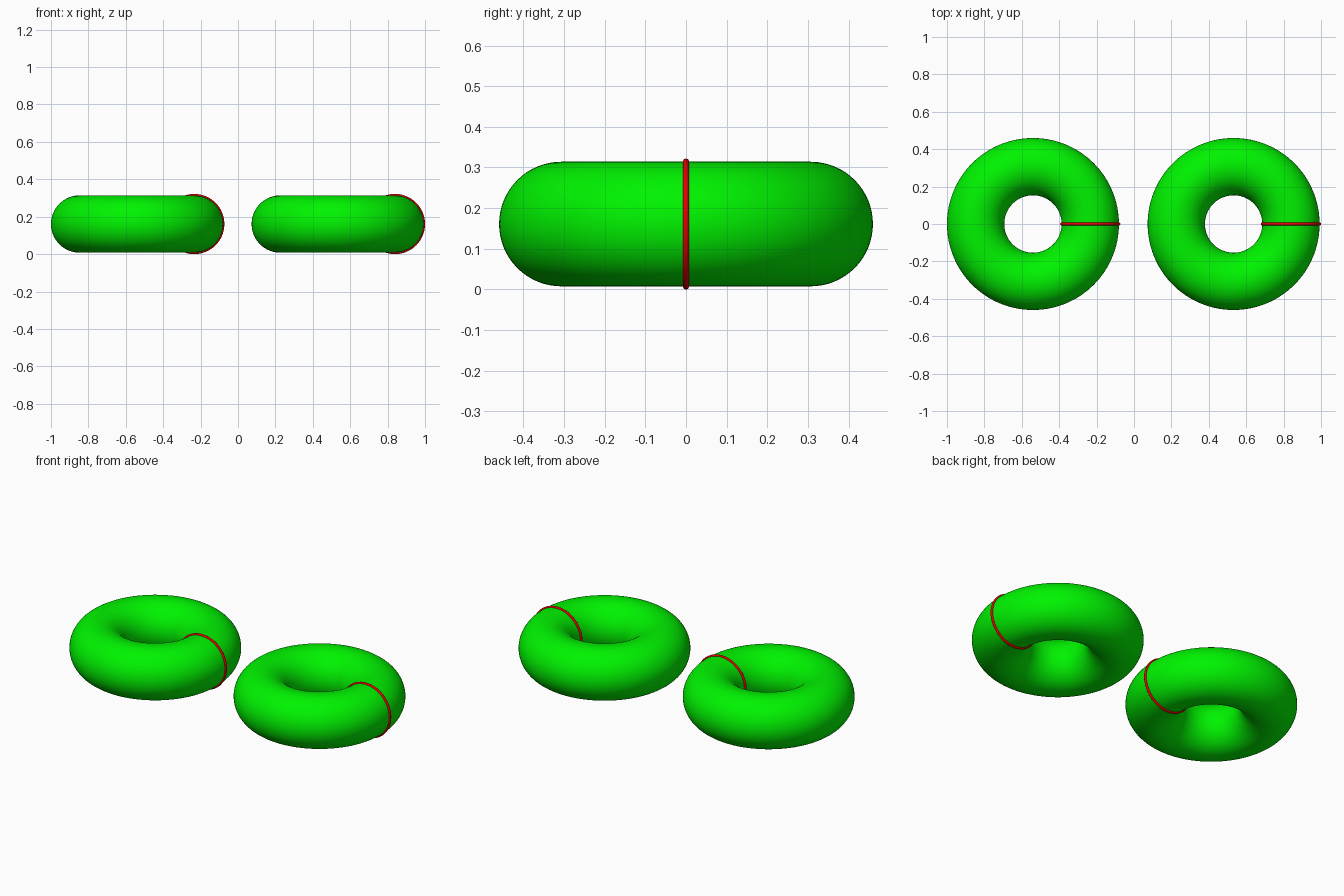
import bpy
import math

if "Cube" in bpy.data.objects:
    bpy.data.objects.remove(bpy.data.objects["Cube"])

S = 0.3065            # major radius of each ring body
TUBE = 0.5 * S        # radius of its tube
WIRE = 0.025 * S      # radius of the thin red band
Z = TUBE + WIRE       # centre height


def material(name, color):
    mat = bpy.data.materials.new(name)
    mat.diffuse_color = color
    mat.use_nodes = True
    mat.node_tree.nodes["Principled BSDF"].inputs["Base Color"].default_value = mat.diffuse_color
    return mat


def torus(name, loc, rot, major, minor, segs, mat):
    bpy.ops.mesh.primitive_torus_add(
        location=loc, rotation=rot, major_radius=major, minor_radius=minor,
        major_segments=segs[0], minor_segments=segs[1])
    obj = bpy.context.object
    obj.name = name
    obj.data.materials.append(mat)
    bpy.ops.object.shade_smooth()
    return obj


green = material("green", (0.0, 0.9, 0.0, 1))
red = material("red", (0.8, 0.0, 0.0, 1))

# Two identical rings, each with a red band around its tube on the +x side
for side, x in (("left", -1 + S + TUBE), ("right", 1 - S - TUBE - WIRE)):
    torus(side + "_ring", (x, 0, Z), (0, 0, 0), S, TUBE, (128, 64), green)
    torus(side + "_band", (x + S, 0, Z), (math.pi / 2, 0, 0),
          TUBE, WIRE, (96, 16), red)
